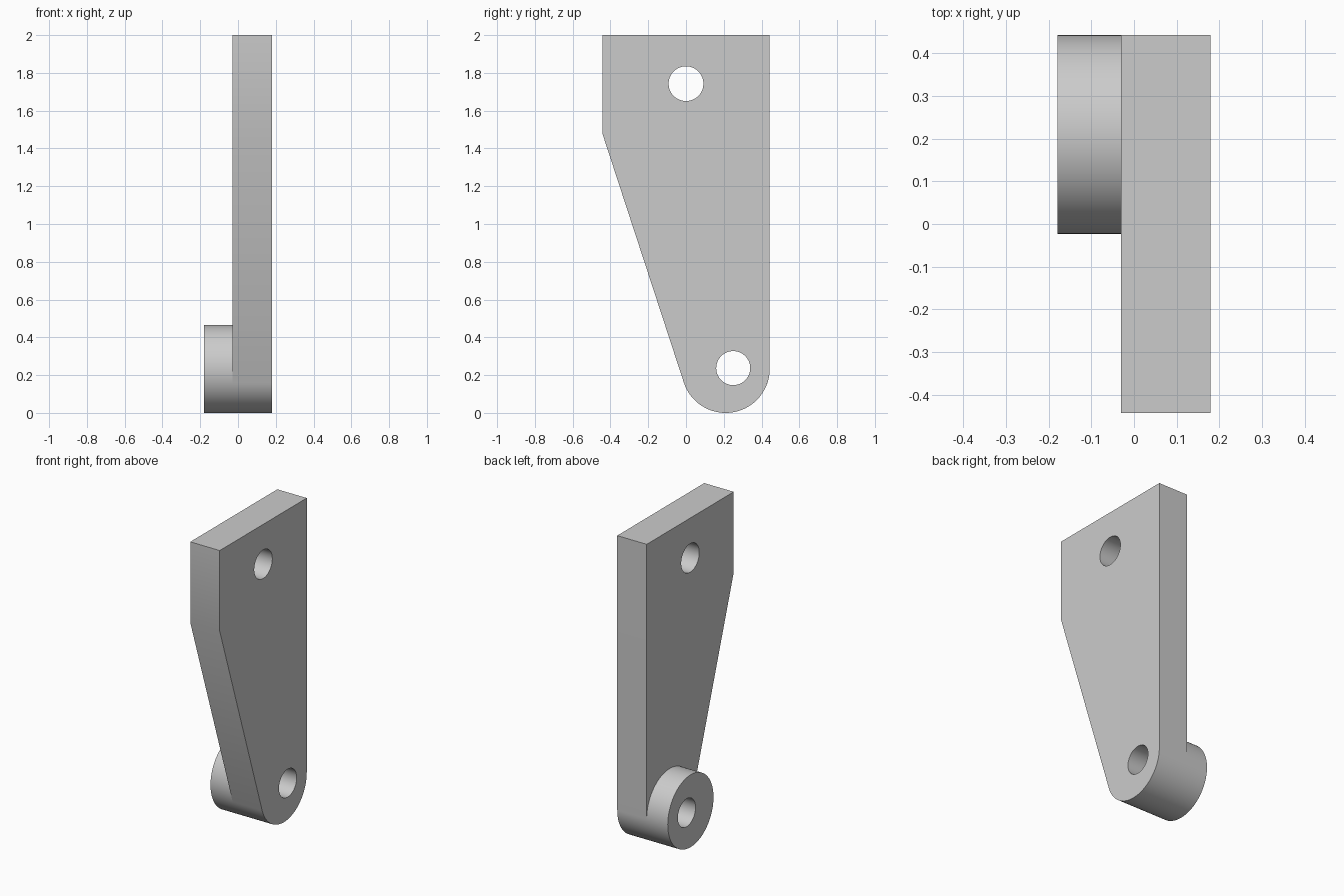
import bpy
import bmesh
from math import acos, atan2, cos, sin, hypot, pi, radians

if "Cube" in bpy.data.objects:
    bpy.data.objects.remove(bpy.data.objects["Cube"], do_unlink=True)

grey = bpy.data.materials.new("plain grey")
grey.use_nodes = True
grey.diffuse_color = (0.6, 0.6, 0.6, 1)
grey.node_tree.nodes["Principled BSDF"].inputs["Base Color"].default_value = (0.6, 0.6, 0.6, 1)

HALF_DEPTH = 0.443
HEIGHT = 2.0
R = 0.233                       # radius of the rounded foot and the boss
CY, CZ = HALF_DEPTH - R, R      # shared centre of foot and boss
SHOULDER = 1.48                 # where the front edge begins to taper
X_BOSS, X_BACK, X_FACE = -0.18, -0.03, 0.18


def arc(cy, cz, r, start, end, steps):
    angles = [start + (end - start) * i / steps for i in range(steps + 1)]
    return [(cy + r * cos(a), cz + r * sin(a)) for a in angles]


def extrude_profile(name, profile, x0, x1):
    """Solid made from a (y, z) outline swept along x."""
    bm = bmesh.new()
    face = bm.faces.new([bm.verts.new((x0, y, z)) for y, z in profile])
    result = bmesh.ops.extrude_face_region(bm, geom=[face])
    verts = [g for g in result["geom"] if isinstance(g, bmesh.types.BMVert)]
    bmesh.ops.translate(bm, verts=verts, vec=(x1 - x0, 0, 0))
    bmesh.ops.recalc_face_normals(bm, faces=bm.faces)
    mesh = bpy.data.meshes.new(name)
    bm.to_mesh(mesh)
    bm.free()
    mesh.materials.append(grey)
    obj = bpy.data.objects.new(name, mesh)
    bpy.context.collection.objects.link(obj)
    return obj


def disc(cy, cz, r, steps=96):
    return arc(cy, cz, r, 0, 2 * pi, steps)[:-1]


def drill(obj, cutter):
    mod = obj.modifiers.new("hole", "BOOLEAN")
    mod.operation = "DIFFERENCE"
    mod.solver = "EXACT"
    mod.object = cutter
    bpy.context.view_layer.objects.active = obj
    bpy.ops.object.modifier_apply(modifier=mod.name)


# Plate: square top, tapered front edge running tangent into a rounded foot
dy, dz = -HALF_DEPTH - CY, SHOULDER - CZ
tangent = atan2(dz, dy) + acos(R / hypot(dy, dz))
outline = [(HALF_DEPTH, HEIGHT), (-HALF_DEPTH, HEIGHT), (-HALF_DEPTH, SHOULDER)]
outline += arc(CY, CZ, R, tangent, 2 * pi, 48)
plate = extrude_profile("plate", outline, X_BACK, X_FACE)

# Round boss on the inner side of the foot
boss = extrude_profile("boss", disc(CY, CZ, R), X_BOSS, X_BACK)

# Through holes; the lower one is off centre and passes through the boss
upper = extrude_profile("upper_hole_cutter", disc(0, 1.743, 0.092), -0.5, 0.5)
lower = extrude_profile("lower_hole_cutter", disc(0.25, 0.237, 0.09), -0.5, 0.5)
drill(plate, upper)
drill(plate, lower)
drill(boss, lower)
for cutter in (upper, lower):
    bpy.data.objects.remove(cutter, do_unlink=True)

# Smooth round walls, crisp edges
bpy.ops.object.select_all(action="DESELECT")
for obj in (plate, boss):
    obj.select_set(True)
bpy.context.view_layer.objects.active = plate
bpy.ops.object.shade_smooth_by_angle(angle=radians(30))
